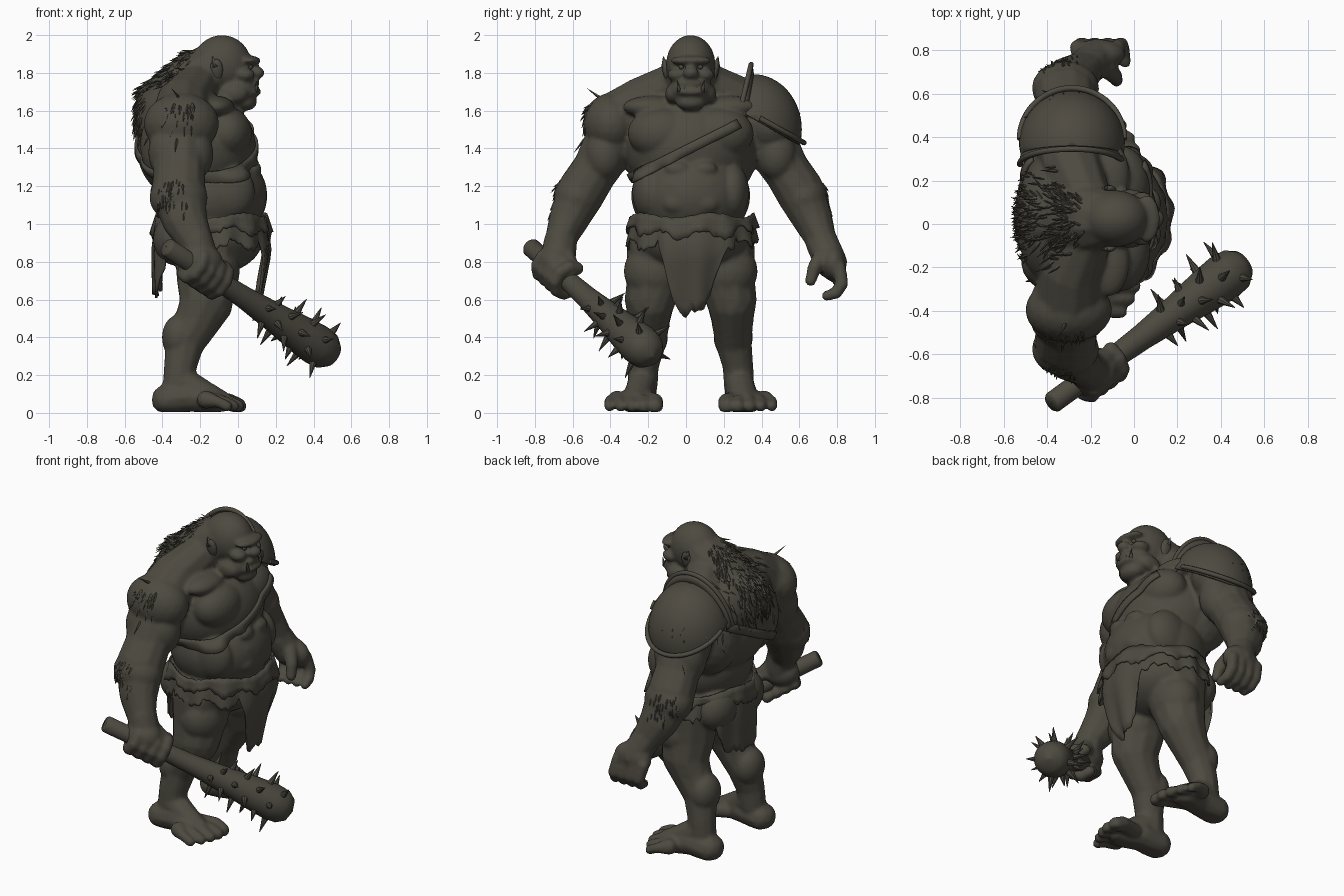
import bpy, bmesh, math, random
from mathutils import Vector as V, Matrix
from mathutils.bvhtree import BVHTree

if "Cube" in bpy.data.objects:
    bpy.data.objects.remove(bpy.data.objects["Cube"])
random.seed(4)

mat = bpy.data.materials.new("dark_olive_grey")
mat.diffuse_color = (0.075, 0.068, 0.052, 1)
mat.use_nodes = True
mat.node_tree.nodes["Principled BSDF"].inputs["Base Color"].default_value = mat.diffuse_color
CY = 0.025                      # mid plane of the body


def make(name, bm, smooth=True):
    me = bpy.data.meshes.new(name)
    bmesh.ops.recalc_face_normals(bm, faces=bm.faces)
    for f in bm.faces:
        f.smooth = smooth
    bm.to_mesh(me)
    bm.free()
    ob = bpy.data.objects.new(name, me)
    bpy.context.collection.objects.link(ob)
    me.materials.append(mat)
    return ob


def ball(bm, c, r, sub=2):
    r = (r, r, r) if isinstance(r, (int, float)) else r
    bmesh.ops.create_icosphere(bm, subdivisions=sub, radius=1,
                               matrix=Matrix.Translation(c) @ Matrix.Diagonal((*r, 1)))


def limb(bm, pts, ys=1.0, n=7):
    # rounded limb through points (x, y, z, radius)
    for a, b in zip(pts, pts[1:]):
        for i in range(n + 1):
            p = V(a).lerp(V(b), i / n)
            ball(bm, p.xyz, (p.w, p.w * ys, p.w), 2)


def cone(bm, base, d, r, length, seg=6):
    d = V(d).normalized()
    m = Matrix.Translation(V(base) + d * length / 2) @ d.to_track_quat('Z', 'Y').to_matrix().to_4x4()
    bmesh.ops.create_cone(bm, cap_ends=True, segments=seg, radius1=r, radius2=r * 0.08, depth=length, matrix=m)


def strip(bm, rows, closed=False):
    # skin a grid of points
    vs = [[bm.verts.new(p) for p in row] for row in rows]
    for i in range(len(vs) - (0 if closed else 1)):
        a, b = vs[i], vs[(i + 1) % len(vs)]
        for j in range(len(a) - 1):
            bm.faces.new((a[j], b[j], b[j + 1], a[j + 1]))


def solidify(ob, t):
    md = ob.modifiers.new("thick", 'SOLIDIFY')
    md.thickness, md.offset = t, 0


def tube(name, pts, r):
    cu = bpy.data.curves.new(name, 'CURVE')
    cu.dimensions, cu.bevel_depth, cu.bevel_resolution, cu.use_fill_caps = '3D', r, 2, True
    sp = cu.splines.new('POLY')
    sp.points.add(len(pts) - 1)
    for q, p in zip(sp.points, pts):
        q.co = (*p, 1)
    ob = bpy.data.objects.new(name, cu)
    bpy.context.collection.objects.link(ob)
    cu.materials.append(mat)


# club axis, needed by the gripping hand
A, B = V((-0.38, -0.825, 0.88)), V((0.455, -0.215, 0.335))
D = (B - A).normalized()
U = D.cross(V((0, 0, 1))).normalized()
W = U.cross(D)

# ---- body, merged from muscle masses
bm = bmesh.new()
for c, r in (((-.22, CY, 1.40), (.315, .345, .30)), ((-.14, CY, 1.15), (.295, .315, .26)),
             ((-.145, .03, .93), (.28, .32, .2)), ((-.34, CY, 1.55), (.205, .32, .24)),
             ((-.085, CY, 1.845), (.155, .13, .155)), ((.0, CY, 1.71), (.105, .115, .095)),
             ((.06, CY, 1.865), (.06, .11, .026)), ((.1, CY, 1.80), (.04, .042, .034)),
             ((.075, CY, 1.70), (.05, .085, .024)), ((.04, CY, 1.645), (.06, .08, .045)),
             ((.08, CY, 1.745), (.035, .065, .018))):
    ball(bm, c, r, 4)
limb(bm, [(-.08, CY, 1.86, .125), (-.2, CY, 1.77, .165), (-.36, CY, 1.61, .19)])
for s in (-1, 1):
    for c, r in (((-.06, .15, 1.48), (.135, .185, .14)), ((-.3, .2, 1.42), (.22, .16, .26)),
                 ((.035, .075, 1.79), (.055, .05, .035)), ((.075, .07, 1.29), (.05, .07, .045)),
                 ((.09, .07, 1.20), (.05, .075, .05)), ((.095, .075, 1.11), (.055, .08, .06)),
                 ((-.05, .22, 1.17), (.14, .09, .15)), ((-.33, .13, .92), (.12, .15, .14)),
                 ((-.02, .1, 1.69), (.07, .035, .05)), ((-.12, .2, 1.62), (.1, .16, .06)),
                 # deltoid, biceps, triceps, forearm muscle
                 ((-.30, .42, 1.53), (.2, .15, .165)), ((-.235, .455, 1.37), (.105, .105, .14)),
                 ((-.37, .47, 1.38), (.105, .1, .15)), ((-.315, .60, 1.14), (.155, .125, .13)),
                 # calf, knee, outer thigh
                 ((-.315, .225, .40), (.088, .105, .12)), ((-.105, .215, .55), (.055, .075, .06)),
                 ((-.13, .19, .75), (.14, .165, .16))):
        ball(bm, (c[0], CY + s * c[1], c[2]), r, 3)
    # trapezius, arm
    y = lambda v: CY + s * v
    limb(bm, [(-.22, y(.08), 1.74, .12), (-.29, y(.25), 1.64, .145), (-.30, y(.37), 1.55, .165)])
    limb(bm, [(-.30, y(.37), 1.54, .175), (-.31, y(.43), 1.42, .165), (-.31, y(.51), 1.28, .143),
              (-.315, y(.58), 1.17, .15), (-.28, y(.65), 1.02, .122), (-.22, y(.70), .90, .09)], .85)
    # leg
    limb(bm, [(-.165, y(.175), .88, .18), (-.165, y(.185), .72, .168), (-.165, y(.215), .60, .148),
              (-.21, y(.22), .50, .125), (-.28, y(.225), .38, .108), (-.305, y(.25), .25, .09),
              (-.315, y(.255), .14, .088)], .92)
    # foot and toes
    limb(bm, [(-.375, y(.265), .07, .085), (-.25, y(.27), .085, .085), (-.13, y(.30), .06, .07)], 1.1)
    limb(bm, [(-.3, y(.255), .17, .08), (-.2, y(.275), .11, .075), (-.09, y(.29), .06, .06)])
    for k in range(5):
        ty = .19 + .06 * k
        tx = (.0, .012, .0, -.025, -.06)[k]
        tr = (.046, .036, .034, .032, .03)[k]
        limb(bm, [(-.17, y(.23 + .04 * k), .07, .05), (tx - .05, y(ty), .06, tr), (tx, y(ty), .036, tr)], 1, 5)
# open left hand
limb(bm, [(-.22, .72, .90, .09), (-.17, .765, .80, .09)])
ball(bm, (-.165, .78, .79), (.125, .07, .095), 3)
for k in range(4):
    x = -.26 + .06 * k
    limb(bm, [(x, .81, .77, .038), (x + .02, .825, .685, .036), (x + .03, .795, .635, .033),
              (x + .04, .745, .62, .028)], 1, 5)
limb(bm, [(-.13, .72, .83, .048), (-.09, .68, .77, .038), (-.08, .66, .70, .031)], 1, 5)
# right fist wrapped round the club
limb(bm, [(-.22, -.665, .91, .09), (-.2, -.675, .83, .095)])
ball(bm, (-.2, -.69, .80), (.12, .1, .095), 3)
for k in range(4):
    c = A + D * (.2 + .06 * k)
    pts = []
    for i in range(7):
        a = math.radians(60 + 42 * i)
        pts.append((*(c + (U * -math.cos(a) + W * math.sin(a)) * .08), .036))
    limb(bm, pts, 1, 3)
limb(bm, [(-.16, -.63, .83, .045), (-.09, -.6, .76, .036), (-.08, -.62, .71, .03)], 1, 5)
for v in bm.verts:
    v.co.z = max(v.co.z, .004)
body = make("body", bm)
md = body.modifiers.new("merge", 'REMESH')
md.mode, md.voxel_size, md.use_smooth_shade = 'VOXEL', .0115, True
md = body.modifiers.new("soften", 'SMOOTH')
md.factor, md.iterations = .5, 4
dg = bpy.context.evaluated_depsgraph_get()
merged = bpy.data.meshes.new_from_object(body.evaluated_get(dg))
body.modifiers.clear()
body.data = merged
merged.materials.clear()
merged.materials.append(mat)
bm = bmesh.new()
bm.from_mesh(merged)
tree = BVHTree.FromBMesh(bm)
bm.free()

# ---- ears, tusks, eyes
bm = bmesh.new()
for s in (-1, 1):
    m = Matrix.Translation((-.115, CY + s * .13, 1.815)) @ Matrix.Rotation(s * -.2, 4, 'X') @ Matrix.Diagonal((.035, .02, .06, 1))
    bmesh.ops.create_icosphere(bm, subdivisions=3, radius=1, matrix=m)
    cone(bm, (-.12, CY + s * .135, 1.835), (-.3, s * .2, 1), .022, .055, 8)
make("ears", bm)
bm = bmesh.new()
for s in (-1, 1):
    cone(bm, (.095, CY + s * .06, 1.70), (.1, s * .2, 1), .013, .06, 8)
    cone(bm, (.105, CY + s * .03, 1.70), (.1, s * .1, 1), .008, .025, 8)
make("tusks", bm)
bm = bmesh.new()
for s in (-1, 1):
    ball(bm, (.064, CY + s * .05, 1.832), .014, 2)
make("eyes", bm)

# ---- fur tufts laid on the skin
bm = bmesh.new()


def fur(centre, main, spread, count, size, limit=9.0):
    for _ in range(count):
        d = V(main) + V([random.uniform(-q, q) for q in spread])
        p, n, _i, dist = tree.ray_cast(V(centre), d.normalized())
        if p and dist < limit:
            lay = V((-.1, random.uniform(-.4, .4), -.8))
            lay = lay - n * lay.dot(n) + n * .22
            cone(bm, p - n * .005, lay, .009, size * random.uniform(.6, 1.3), 4)


fur((-.3, CY, 1.55), (-.6, 0, .5), (.6, .6, .7), 210, .07)
fur((-.15, CY, 1.8), (-.8, 0, .3), (.3, .7, .5), 80, .055)
for s in (-1, 1):
    fur((-.3, CY + s * .38, 1.53), (-.1, s, .3), (.5, .2, .5), 32, .045)
    fur((-.32, CY + s * .585, 1.16), (-.3, s, 0), (.7, .4, .6), 42, .04, .3)
make("fur_tufts", bm, False)

# ---- ragged loincloth: skirt with front and back flaps, and a folded waistband


def sm(a, b, t):
    t = min(1, max(0, (t - a) / (b - a)))
    return t * t * (3 - 2 * t)


def cloth(name, top, hem, grow, rows, jag):
    bm, grid, N = bmesh.new(), [], 110
    for i in range(N):
        a = 2 * math.pi * i / N
        ca, sa = math.cos(a), math.sin(a)
        low = hem(ca) + random.uniform(-jag, jag) + .02 * math.sin(9 * a)
        t0 = top + .012 * math.sin(5 * a) + random.uniform(-.004, .004)
        col = []
        for j in range(rows + 1):
            t = j / rows
            z = t0 + (low - t0) * t
            g = grow + .012 * t * math.sin(a * 13) + .03 * math.sin(min(1, (t0 - z) / .2) * math.pi / 2)
            g -= .10 * max(0, .85 - z) * (2.2 if ca > 0 else .5)
            col.append((-.14 + (.272 + g) * ca, .03 + (.306 + g) * sa, z))
        grid.append(col)
    strip(bm, grid, True)
    solidify(make(name, bm), .012)


cloth("loincloth", 1.03, lambda c: .89 - .36 * sm(.84, .99, c) - .26 * sm(.7, .98, -c), .008, 9, .022)
cloth("waistband", 1.045, lambda c: .97 - .03 * sm(.5, 1, abs(c)), .02, 3, .012)

# ---- chest strap following the skin
bm = bmesh.new()
C, e1, e2 = V((-.2, 0, 1.39)), V((1, 0, 0)), V((0, 1, .5)).normalized()
nrm = e1.cross(e2)
rows = []
for i in range(61):
    a = math.radians(52 - 284 * i / 60)
    d = e1 * math.cos(a) + e2 * math.sin(a)
    row = []
    for w in (-.026, 0, .026):
        p, n, _i, t = tree.ray_cast(C + nrm * w, d)
        if p:
            if d.y < -.05:
                t = min(t, .335 / -d.y)
            row.append(C + nrm * w + d * (t + .008))
    if len(row) == 3:
        rows.append(row)
strip(bm, rows)
solidify(make("chest_strap", bm), .014)

# ---- shoulder guard: cut dome, flange and two rims
bm = bmesh.new()
bmesh.ops.create_uvsphere(bm, u_segments=48, v_segments=32, radius=1,
                          matrix=Matrix.Translation((-.285, .355, 1.5)) @ Matrix.Diagonal((.24, .25, .285, 1)))
for co, no in (((0, .31, 1.55), (0, -1, .2)), ((0, .35, 1.56), (0, -.16, -.28))):
    bmesh.ops.bisect_plane(bm, geom=bm.verts[:] + bm.edges[:] + bm.faces[:], plane_co=co, plane_no=no, clear_outer=True)
solidify(make("shoulder_guard", bm), .016)


def arc(c, out, rx, k=1.0):
    return [V(c) + V((rx * k * math.cos(a), 0, 0)) + V(out) * (k * math.sin(a))
            for a in (math.pi * i / 32 for i in range(33))]


inner = arc((-.285, .275, 1.55), (0, .07, .295), .24)
bm = bmesh.new()
strip(bm, list(zip(inner, arc((-.285, .315, 1.53), (0, .04, .25), .23))))
solidify(make("guard_flange", bm), .014)
tube("guard_inner_rim", inner, .014)
tube("guard_outer_rim", arc((-.285, .39, 1.56), (0, .235, -.13), .24), .014)

# ---- spiked club, turned along its axis
L = (B - A).length
bm = bmesh.new()
prof = [(0, .0), (0, .042), (.01, .05), (.3, .05), (.5, .06), (.7, .08), (.86, .102), (.95, .11),
        (1.01, .102), (1.05, .07), (1.07, .0)]
strip(bm, [[A + D * (L * t) + (U * math.cos(a) + W * math.sin(a)) * max(r, .001) for t, r in prof]
           for a in (2 * math.pi * i / 28 for i in range(28))], True)
make("club", bm)
bm = bmesh.new()
for i in range(26):
    t = .6 + .39 * i / 25
    a = i * 2.4
    rad = U * math.cos(a) + W * math.sin(a)
    cone(bm, A + D * (L * t) + rad * (.055 + .04 * sm(.6, .95, t)), rad + D * .08, .022, .1 if i % 3 else .075, 8)
make("club_spikes", bm, False)
